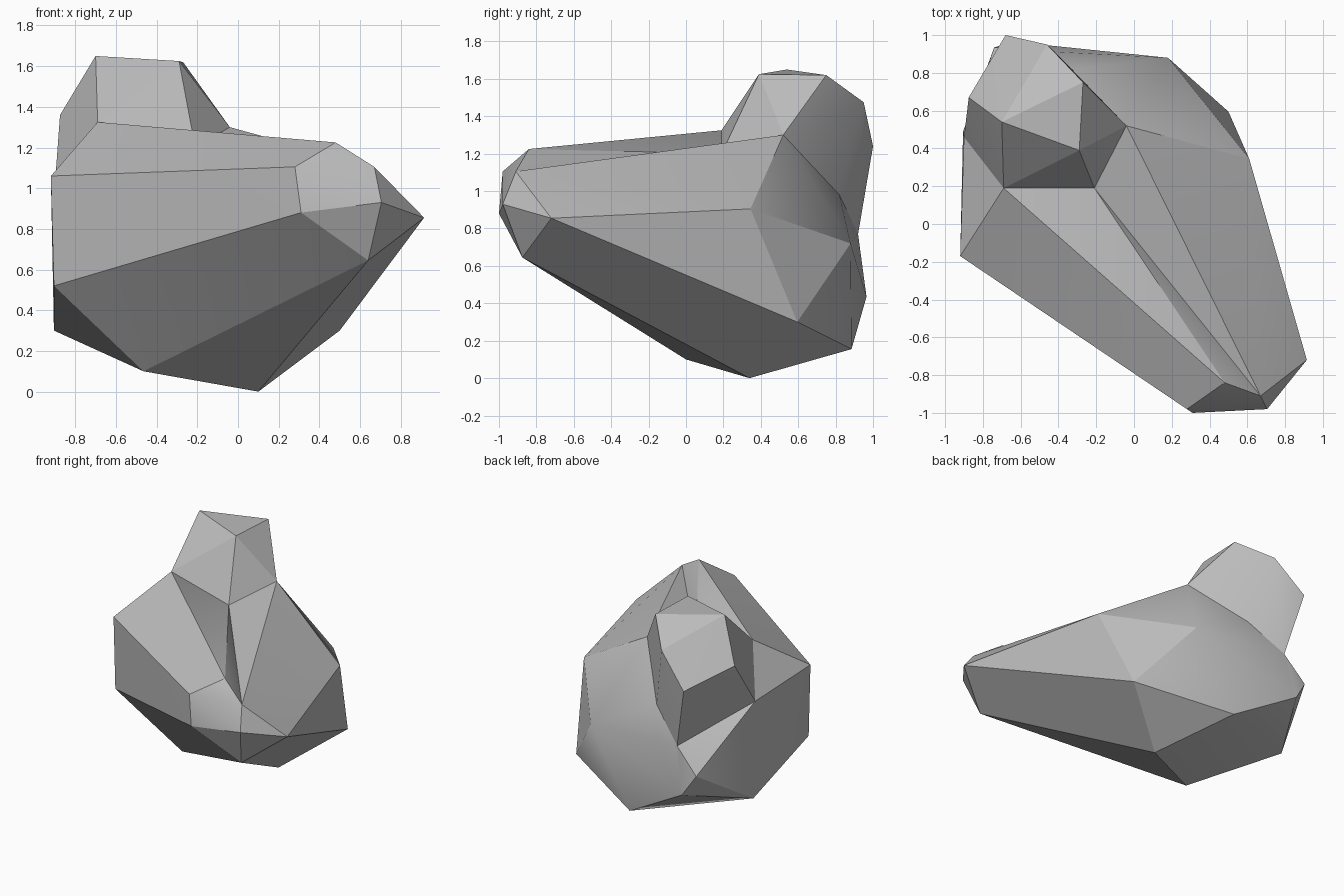
import bpy
import bmesh
import math

cube = bpy.data.objects.get("Cube")
if cube:
    bpy.data.objects.remove(cube, do_unlink=True)

# Stone colour
stone = bpy.data.materials.new("grey_stone")
stone.use_nodes = True
grey = (0.5, 0.5, 0.5, 1)
stone.diffuse_color = grey
stone.node_tree.nodes["Principled BSDF"].inputs["Base Color"].default_value = grey


def chiselled_lump(name, *corners):
    """A convex lump of rock wrapped tightly round its corner points."""
    bm = bmesh.new()
    for corner in corners:
        bm.verts.new(corner)
    hull = bmesh.ops.convex_hull(bm, input=bm.verts)
    loose = {g for g in hull["geom_interior"] + hull["geom_unused"]
             if isinstance(g, bmesh.types.BMVert)}
    bmesh.ops.delete(bm, geom=list(loose), context="VERTS")
    bmesh.ops.recalc_face_normals(bm, faces=bm.faces)
    mesh = bpy.data.meshes.new(name)
    bm.to_mesh(mesh)
    bm.free()
    mesh.materials.append(stone)
    lump = bpy.data.objects.new(name, mesh)
    bpy.context.collection.objects.link(lump)
    bpy.ops.object.select_all(action="DESELECT")
    lump.select_set(True)
    bpy.context.view_layer.objects.active = lump
    bpy.ops.object.shade_smooth_by_angle(angle=math.radians(25))
    return lump


# Corners shared where the lumps meet
groove_top = (-0.21, 0.19, 1.20)
groove_end = (0.67, -0.91, 1.105)
nose_side = (0.705, -0.98, 0.93)
nose_under = (0.64, -0.875, 0.645)
keel_front = (-0.465, 0, 0.10)
keel_low = (0.10, 0.34, 0)
keel_back = (-0.15, 0.885, 0.155)
heel = (-0.64, 0.965, 0.435)
nape = (-0.57, 0.92, 0.77)
right_shoulder = (-0.69, 0.19, 1.325)
left_shoulder = (-0.04, 0.52, 1.30)
right_ledge = (-0.90, 0.46, 1.02)
back_ridge = (-0.33, 0.82, 0.98)
seam = (groove_top, groove_end, nose_side, nose_under,
        keel_front, keel_low, keel_back, heel, nape)

# Right half of the boulder, with the blunt nose
chiselled_lump(
    "boulder_right", *seam, right_shoulder, right_ledge,
    (-0.92, -0.17, 1.06), (-0.905, -0.17, 0.52), (-0.905, 0.49, 0.30),
    (-0.74, 0.935, 0.59), (0.48, -0.84, 1.225),
    (0.28, -0.98, 1.105), (0.31, -1, 0.88))

# Left half, meeting the right one in a shallow groove
chiselled_lump(
    "boulder_left", *seam, left_shoulder, back_ridge,
    (0.915, -0.72, 0.855), (0.61, 0.345, 0.905),
    (0.50, 0.595, 0.30), (0.18, 0.88, 0.72))

# Knob rising from the back
chiselled_lump(
    "top_knob", groove_top, right_shoulder, left_shoulder,
    right_ledge, back_ridge, nape,
    (-0.70, 0.54, 1.65), (-0.29, 0.39, 1.625), (-0.27, 0.75, 1.62),
    (-0.875, 0.67, 1.36), (-0.68, 1, 1.24), (-0.46, 0.95, 1.475))
